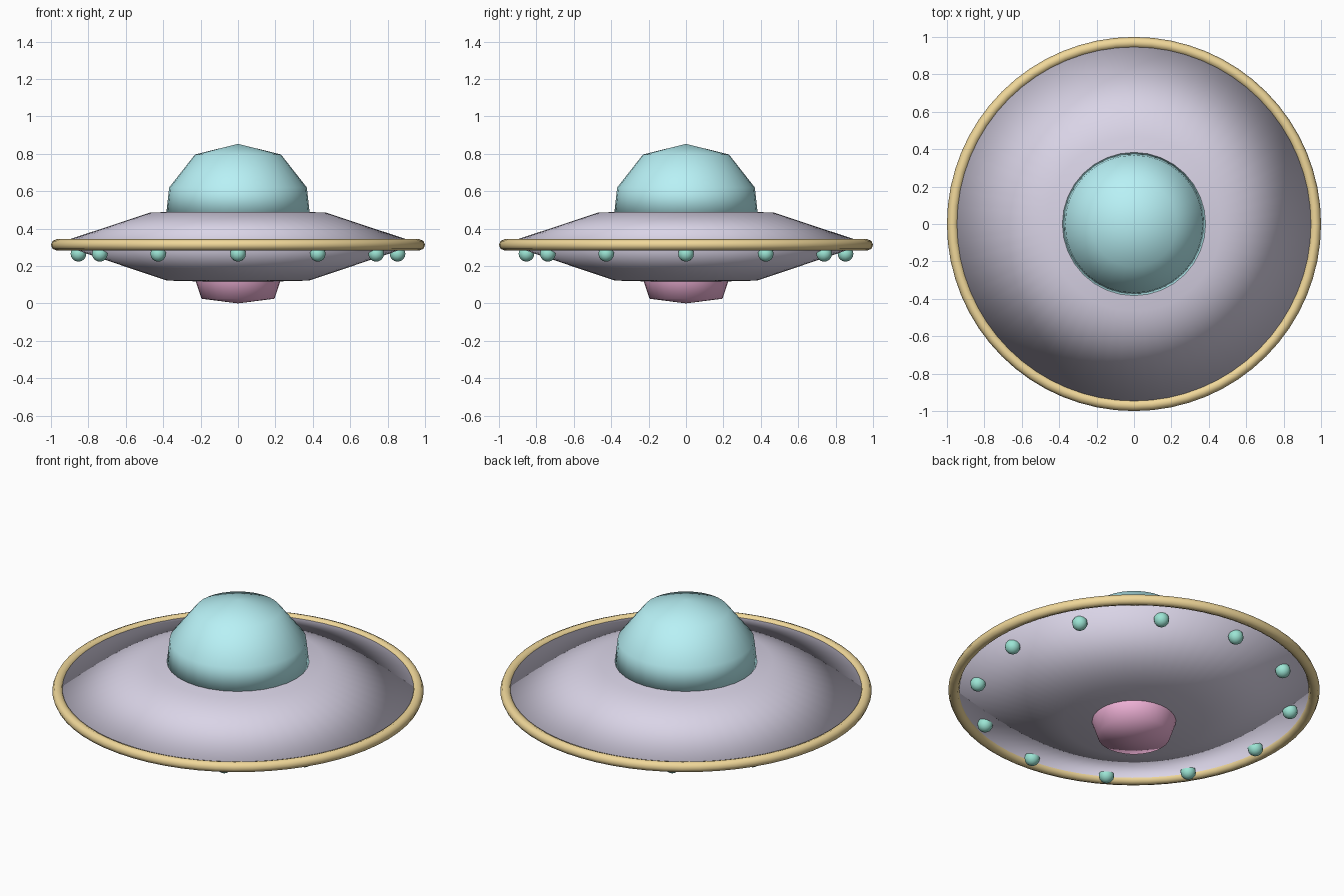
import bpy, bmesh
from math import cos, sin, pi, tau

if "Cube" in bpy.data.objects:
    bpy.data.objects.remove(bpy.data.objects["Cube"])


def paint(obj, name, rgb):
    mat = bpy.data.materials.get(name) or bpy.data.materials.new(name)
    mat.diffuse_color = (*rgb, 1)
    mat.use_nodes = True
    mat.node_tree.nodes["Principled BSDF"].inputs["Base Color"].default_value = mat.diffuse_color
    obj.data.materials.append(mat)
    for p in obj.data.polygons:
        p.use_smooth = True


def lathe(name, profile, steps, mat, rgb):
    """Spin an (r, z) profile, listed top to bottom, around the z axis."""
    bm = bmesh.new()
    verts = [bm.verts.new((r, 0, z)) for r, z in profile]
    edges = [bm.edges.new(pair) for pair in zip(verts, verts[1:])]
    bmesh.ops.spin(bm, geom=verts + edges, cent=(0, 0, 0), axis=(0, 0, 1),
                   angle=tau, steps=steps, use_duplicate=False)
    bmesh.ops.remove_doubles(bm, verts=bm.verts, dist=1e-4)
    bmesh.ops.recalc_face_normals(bm, faces=bm.faces)
    mesh = bpy.data.meshes.new(name)
    bm.to_mesh(mesh)
    bm.free()
    obj = bpy.data.objects.new(name, mesh)
    bpy.context.collection.objects.link(obj)
    paint(obj, mat, rgb)
    return obj


# Saucer body
lathe("saucer_body", [(0, .49), (.465, .487), (.97, .32), (.38, .122), (0, .112)],
      64, "hull_lilac", (.70, .66, .80))

# Glass dome, base sunk into the hull
lathe("dome", [(0, .853), (.23, .796), (.368, .62), (.385, .47), (0, .46)],
      32, "dome_cyan", (.48, .88, .92))

# Belly pod, top sunk into the hull
lathe("belly_pod", [(0, .16), (.238, .155), (.225, .115), (.195, .025), (0, 0)],
      32, "pod_pink", (.92, .47, .72))

# Rim band
bpy.ops.mesh.primitive_torus_add(major_radius=.97, minor_radius=.03,
                                 major_segments=64, minor_segments=8,
                                 location=(0, 0, .313))
rim = bpy.context.object
rim.name = "rim_band"
paint(rim, "rim_gold", (.87, .68, .32))

# Ring of lights under the rim
for i in range(12):
    a = i * pi / 6
    bpy.ops.mesh.primitive_uv_sphere_add(segments=12, ring_count=8, radius=.042,
                                         location=(.853 * cos(a), .853 * sin(a), .265))
    light = bpy.context.object
    light.name = f"rim_light_{i + 1}"
    paint(light, "light_teal", (.33, .78, .66))
